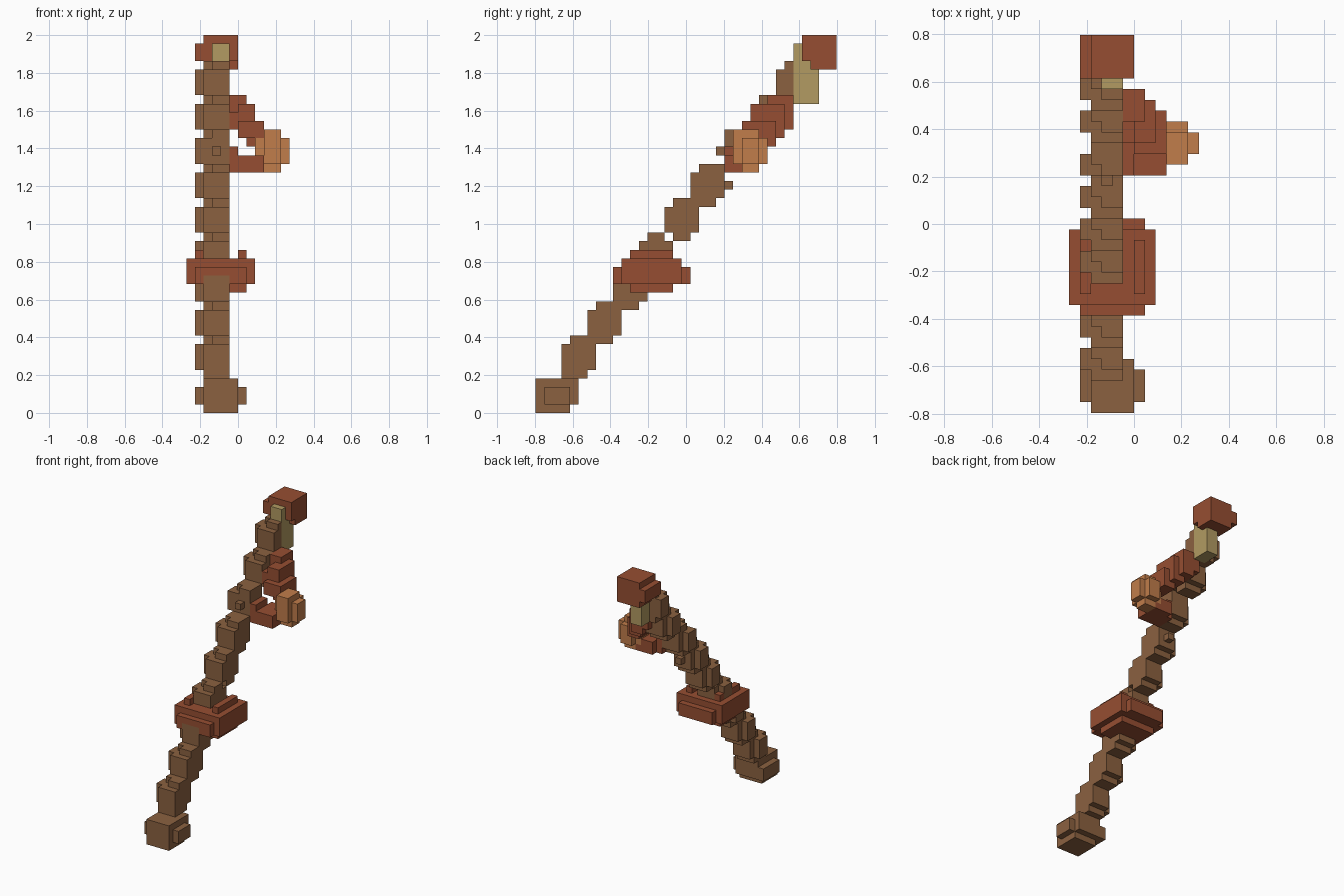
import bpy, bmesh
from mathutils import Vector

cube = bpy.data.objects.get("Cube")
if cube:
    bpy.data.objects.remove(cube, do_unlink=True)

UNIT = 2 / 44                       # edge of one block
ORIGIN = Vector((-6, -17.5, 0))
occupied = set()                    # blocks already owned by a part


def material(name, rgb):
    m = bpy.data.materials.new(name)
    m.use_nodes = True
    color = (*rgb, 1)
    m.diffuse_color = color
    m.node_tree.nodes["Principled BSDF"].inputs["Base Color"].default_value = color
    return m


BROWN = material("brown wood", (0.258, 0.120, 0.051))
RED = material("red brown", (0.305, 0.076, 0.032))
ORANGE = material("orange", (0.533, 0.205, 0.070))
CREAM = material("cream", (0.445, 0.328, 0.122))


def part(name, mat, boxes):
    """Union of block boxes (x0,x1, y0,y1, z0,z1), built as one clean shell."""
    cells = {(x, y, z) for x0, x1, y0, y1, z0, z1 in boxes
             for x in range(x0, x1) for y in range(y0, y1) for z in range(z0, z1)}
    cells -= occupied
    occupied.update(cells)
    bm = bmesh.new()
    verts = {}

    def vert(p):
        if p not in verts:
            verts[p] = bm.verts.new((Vector(p) + ORIGIN) * UNIT)
        return verts[p]

    for cell in cells:
        for axis in range(3):
            for side in (0, 1):
                near = list(cell)
                near[axis] += 2 * side - 1
                if tuple(near) in cells:
                    continue
                ring = []
                for a, b in ((0, 0), (1, 0), (1, 1), (0, 1)):
                    p = list(cell)
                    p[axis] += side
                    p[(axis + 1) % 3] += a
                    p[(axis + 2) % 3] += b
                    ring.append(vert(tuple(p)))
                bm.faces.new(ring if side else ring[::-1])
    bmesh.ops.dissolve_limit(bm, angle_limit=0.01, verts=bm.verts, edges=bm.edges)
    mesh = bpy.data.meshes.new(name)
    bm.to_mesh(mesh)
    bm.free()
    mesh.materials.append(mat)
    obj = bpy.data.objects.new(name, mesh)
    bpy.context.collection.objects.link(obj)


# Foot of the shaft
part("foot", BROWN, [(2, 6, 0, 4, 0, 4), (2, 6, 1, 5, 1, 4),
                     (1, 7, 1, 4, 1, 3), (1, 2, 4, 5, 1, 3)])

# Tip of the shaft: pale blade and red cap
part("blade", CREAM, [(3, 5, 30, 33, 36, 43)])
part("cap", RED, [(2, 6, 31, 35, 41, 44), (2, 6, 32, 35, 40, 44),
                  (1, 2, 31, 35, 41, 43)])

# Leaning shaft made of stepped segments
for n in range(9):
    y, z = 3 + 3 * n + (n > 6), 4 + 4 * n
    front = y + (n == 6)
    back = y + (3 if n == 8 else 4)
    boxes = [(2, 5, front, y + 3, z + 1, z + 4),
             (2, 5, y + 1, back, z + 1, z + 4),
             (2, 5, y + 1, y + 3, z, z + 1),
             (2, 5, y + 2, y + 3 if n == 3 else back, z + 4, z + 5),
             (3, 5, y + 1, y + 2, z + 4, z + 5),
             (1, 2, y + 1, y + 3, z + 1, z + 4)]
    if n == 0:
        boxes.append((2, 5, y, y + 3, z, z + 1))
    if n == 5:
        boxes.append((3, 4, y + 4, y + 5, z + 2, z + 3))
    if n == 6:
        boxes.append((3, 4, y, y + 1, z + 2, z + 3))
    part(f"shaft_segment_{n + 1}", BROWN, boxes)

# Collar around the shaft
part("collar", RED, [(0, 8, 10, 17, 15, 18), (1, 7, 9, 18, 15, 17),
                     (1, 7, 11, 16, 14, 15),
                     (1, 2, 11, 16, 18, 19), (6, 7, 11, 16, 18, 19)])

# Orange knob held by the two arms
part("knob", ORANGE, [(9, 11, 23, 27, 29, 32), (8, 12, 24, 26, 29, 32),
                      (9, 11, 24, 26, 28, 33), (9, 11, 23, 24, 32, 33)])

# Side arms
part("upper_arm", RED, [(5, 7, 27, 30, 33, 37), (5, 7, 25, 28, 33, 35),
                        (4, 5, 27, 30, 34, 36),
                        (6, 8, 25, 29, 32, 36), (6, 9, 24, 28, 32, 34),
                        (7, 9, 25, 28, 31, 34)])
part("lower_arm", RED, [(5, 9, 22, 25, 28, 30), (6, 9, 22, 26, 28, 30),
                        (5, 6, 22, 25, 30, 31)])
